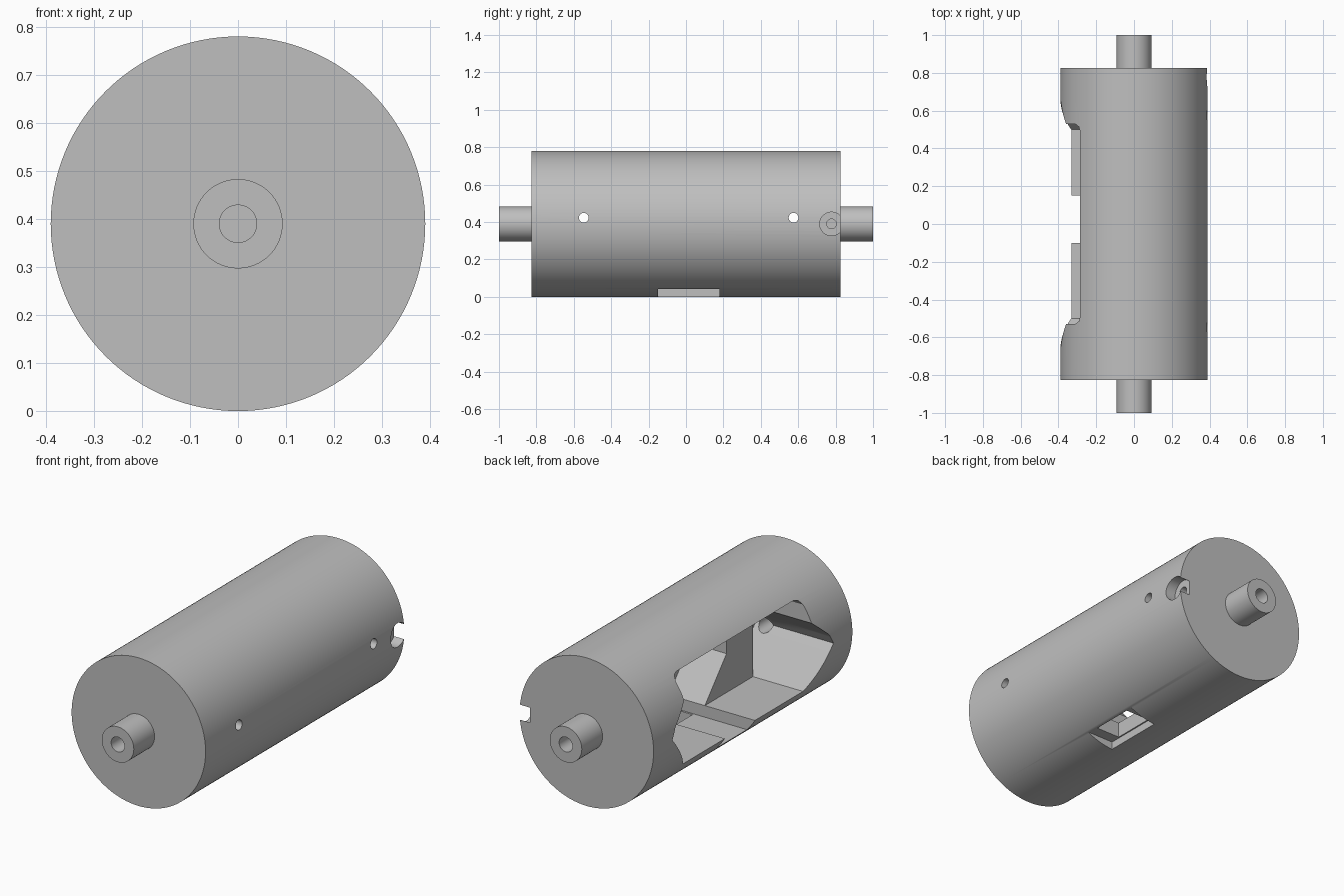
import bpy, bmesh
from math import pi
from mathutils import Matrix

default = bpy.data.objects.get("Cube")
if default:
    bpy.data.objects.remove(default, do_unlink=True)

AXIS_Z = 0.39          # height of the drum's axis
FLOOR, ROOF = 0.124, 0.656

grey = bpy.data.materials.new("plain grey")
grey.use_nodes = True
colour = (0.52, 0.52, 0.52, 1)
grey.diffuse_color = colour
grey.node_tree.nodes["Principled BSDF"].inputs["Base Color"].default_value = colour


def finish(name, bm):
    bmesh.ops.recalc_face_normals(bm, faces=bm.faces)
    mesh = bpy.data.meshes.new(name)
    bm.to_mesh(mesh)
    bm.free()
    mesh.materials.append(grey)
    obj = bpy.data.objects.new(name, mesh)
    bpy.context.collection.objects.link(obj)
    return obj


def rod(name, axis, start, end, radius, centre, sides=64):
    """Cylinder along x or y; centre gives the other two coordinates."""
    bm = bmesh.new()
    bmesh.ops.create_cone(bm, cap_ends=True, segments=sides, radius1=radius,
                          radius2=radius, depth=end - start)
    mid = (start + end) / 2
    if axis == "y":
        spin, place = Matrix.Rotation(pi / 2, 4, "X"), (centre[0], mid, centre[1])
    else:
        spin, place = Matrix.Rotation(pi / 2, 4, "Y"), (mid, centre[0], centre[1])
    bm.transform(Matrix.Translation(place) @ spin)
    return finish(name, bm)


def prism(name, profile, x0, x1):
    """Extrude a (y, z) outline along x."""
    bm = bmesh.new()
    face = bm.faces.new([bm.verts.new((x0, y, z)) for y, z in profile])
    grown = bmesh.ops.extrude_face_region(bm, geom=[face])
    moved = [v for v in grown["geom"] if isinstance(v, bmesh.types.BMVert)]
    bmesh.ops.translate(bm, verts=moved, vec=(x1 - x0, 0, 0))
    return finish(name, bm)


def block(name, x0, x1, y0, y1, z0, z1):
    return prism(name, [(y0, z0), (y1, z0), (y1, z1), (y0, z1)], x0, x1)


def carve(target, cutters):
    bpy.context.view_layer.objects.active = target
    for cutter in cutters:
        cutter.hide_render = True
        mod = target.modifiers.new("cut", "BOOLEAN")
        mod.operation, mod.solver, mod.object = "DIFFERENCE", "EXACT", cutter
        bpy.ops.object.modifier_apply(modifier=mod.name)
        bpy.data.objects.remove(cutter, do_unlink=True)


def smooth(obj):
    bpy.ops.object.select_all(action="DESELECT")
    obj.select_set(True)
    bpy.context.view_layer.objects.active = obj
    bpy.ops.object.shade_smooth_by_angle(angle=pi / 6)


# Drum body
drum = rod("drum_body", "y", -0.827, 0.827, AXIS_Z, (0, AXIS_Z), 128)

# Side opening: long six-sided window with rounded shoulders
half = [(0.49, ROOF), (0.515, 0.648), (0.53, 0.625), (0.53, 0.54),
        (0.64, 0.445), (0.67, 0.39), (0.64, 0.355), (0.50, 0.185)]
window = half + [(-y, z) for y, z in reversed(half)]
cutters = [prism("window_cut", window, -0.5, -0.04)]

# Deeper recess at each end of the window
for side in (-1, 1):
    end = [(0.50, 0.185), (0.50, 0.54)] + half[3:7]
    cutters.append(prism("end_cut", [(side * y, z) for y, z in end], -0.3, 0.06))

# Lowered floor and the deep central pocket
cutters.append(block("floor_cut", -0.5, 0.17, -0.10, 0.15, FLOOR, 0.3))
pocket = [(-0.10, 0.185), (-0.28, 0.39), (-0.28, 0.56), (0.38, 0.56), (0.38, 0.185)]
cutters.append(prism("pocket_cut", pocket, -0.2, 0.17))

# Slot under the drum, open up into the pocket
cutters.append(block("slot_cut", 0.018, 0.5, -0.15, 0.18, -0.1, 0.042))
cutters.append(block("slot_hole_cut", 0.025, 0.165, -0.09, 0.14, 0.0, 0.2))

# Screw holes and the connector notch
for y in (-0.547, 0.575):
    cutters.append(rod("screw_cut", "x", -0.1, 0.5, 0.026, (y, 0.423), 32))
cutters.append(rod("notch_cut", "x", 0.33, 0.5, 0.063, (0.778, AXIS_Z)))
cutters.append(rod("notch_hole_cut", "x", 0.2, 0.5, 0.026, (0.778, AXIS_Z), 32))

# Axle bores running into the end recesses
for side in (-1, 1):
    a, b = sorted((side * 0.6, side * 1.1))
    cutters.append(rod("bore_cut", "y", a, b, 0.039, (0, AXIS_Z), 48))
carve(drum, cutters)
smooth(drum)

# Hollow stub axles
for name, side in (("front_axle", -1), ("back_axle", 1)):
    a, b = sorted((side * 0.827, side))
    axle = rod(name, "y", a, b, 0.093, (0, AXIS_Z))
    carve(axle, [rod("bore_cut", "y", a - 0.1, b + 0.1, 0.039, (0, AXIS_Z), 48)])
    smooth(axle)
